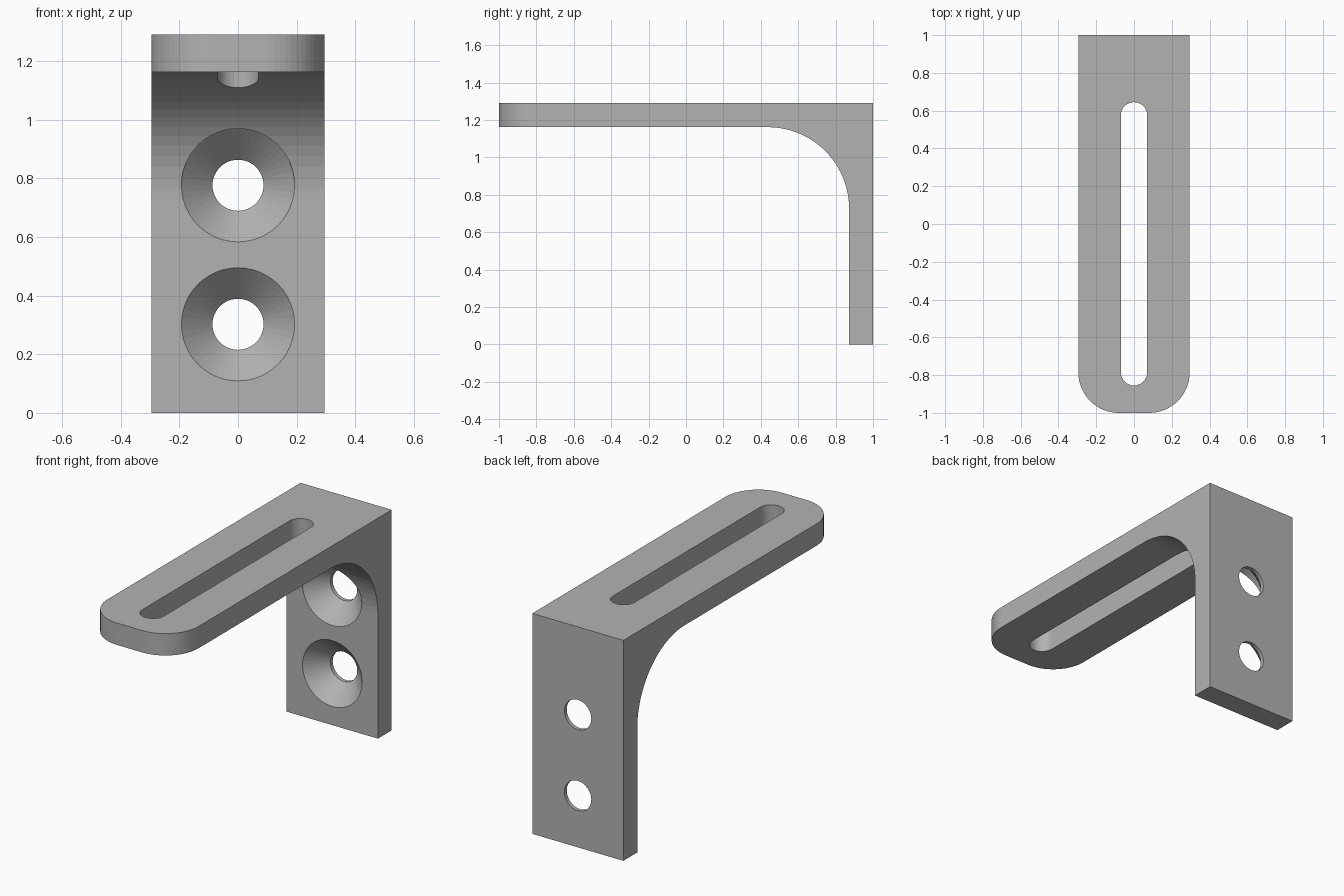
import bpy, bmesh
from math import pi, sin, cos
from mathutils import Vector

if "Cube" in bpy.data.objects:
    bpy.data.objects.remove(bpy.data.objects["Cube"], do_unlink=True)

HALF_W, TOP, THICK = 0.295, 1.29, 0.128
FILLET, CORNER = 0.435, 0.215
INNER_Y, INNER_Z = 1 - THICK, TOP - THICK

steel = bpy.data.materials.new("grey steel")
steel.use_nodes = True
grey = (0.45, 0.45, 0.45, 1)
steel.diffuse_color = grey
steel.node_tree.nodes["Principled BSDF"].inputs["Base Color"].default_value = grey


def arc(cx, cy, r, a0, a1, n):
    """Points along a circular arc, both ends included."""
    angles = [a0 + (a1 - a0) * i / n for i in range(n + 1)]
    return [(cx + r * cos(a), cy + r * sin(a)) for a in angles]


def prism(name, points, direction):
    """Extrude a closed outline of 3D points into a solid object."""
    bm = bmesh.new()
    face = bm.faces.new([bm.verts.new(p) for p in points])
    new = bmesh.ops.extrude_face_region(bm, geom=[face])["geom"]
    bmesh.ops.translate(bm, vec=Vector(direction),
                        verts=[v for v in new if isinstance(v, bmesh.types.BMVert)])
    return finish(name, bm)


def finish(name, bm):
    bmesh.ops.recalc_face_normals(bm, faces=bm.faces)
    mesh = bpy.data.meshes.new(name)
    bm.to_mesh(mesh)
    bm.free()
    mesh.materials.append(steel)
    obj = bpy.data.objects.new(name, mesh)
    bpy.context.collection.objects.link(obj)
    return obj


def cut(target, cutter):
    """Subtract the cutter from the target and discard it."""
    cutter.hide_render = True
    mod = target.modifiers.new(cutter.name, "BOOLEAN")
    mod.operation, mod.solver, mod.object = "DIFFERENCE", "EXACT", cutter
    bpy.context.view_layer.objects.active = target
    bpy.ops.object.modifier_apply(modifier=mod.name)
    bpy.data.objects.remove(cutter, do_unlink=True)


# L-shaped side profile with an inner fillet, extruded across the width
profile = [(-1, TOP), (-1, INNER_Z)]
profile += arc(INNER_Y - FILLET, INNER_Z - FILLET, FILLET, pi / 2, 0, 18)
profile += [(INNER_Y, 0), (1, 0), (1, TOP)]
bracket = prism("angle_bracket", [(-HALF_W, y, z) for y, z in profile], (2 * HALF_W, 0, 0))

# Rounded free end of the arm
bm = bmesh.new()
bm.from_mesh(bracket.data)
tip_edges = [e for e in bm.edges if all(v.co.y < -0.99 for v in e.verts)
             and abs(e.verts[0].co.z - e.verts[1].co.z) > 0.05]
bmesh.ops.bevel(bm, geom=tip_edges, offset=CORNER, offset_type="OFFSET",
                segments=16, profile=0.5, affect="EDGES")
bm.to_mesh(bracket.data)
bm.free()

# Long adjusting slot through the arm
SLOT_R = 0.07
outline = (arc(0, 0.645 - SLOT_R, SLOT_R, 0, pi, 16)
           + arc(0, -0.855 + SLOT_R, SLOT_R, pi, 2 * pi, 16))
cut(bracket, prism("slot_cutter", [(x, y, 0.95) for x, y in outline], (0, 0, 0.5)))

# Countersunk screw holes through the upright
HOLE_R, SINK_R, SIDES = 0.087, 0.193, 48
section = [(HOLE_R, 1.1), (HOLE_R, INNER_Y + SINK_R - HOLE_R), (SINK_R, INNER_Y), (SINK_R, 0.5)]
for height in (0.302, 0.776):
    bm = bmesh.new()
    rings = [[bm.verts.new((x, y, z)) for x, z in arc(0, height, r, 0, 2 * pi, SIDES)[:-1]]
             for r, y in section]
    for a, b in zip(rings, rings[1:]):
        for i in range(SIDES):
            j = (i + 1) % SIDES
            bm.faces.new((a[i], a[j], b[j], b[i]))
    bm.faces.new(rings[0])
    bm.faces.new(rings[-1])
    cut(bracket, finish("screw_hole_cutter", bm))

for poly in bracket.data.polygons:
    poly.use_smooth = False
